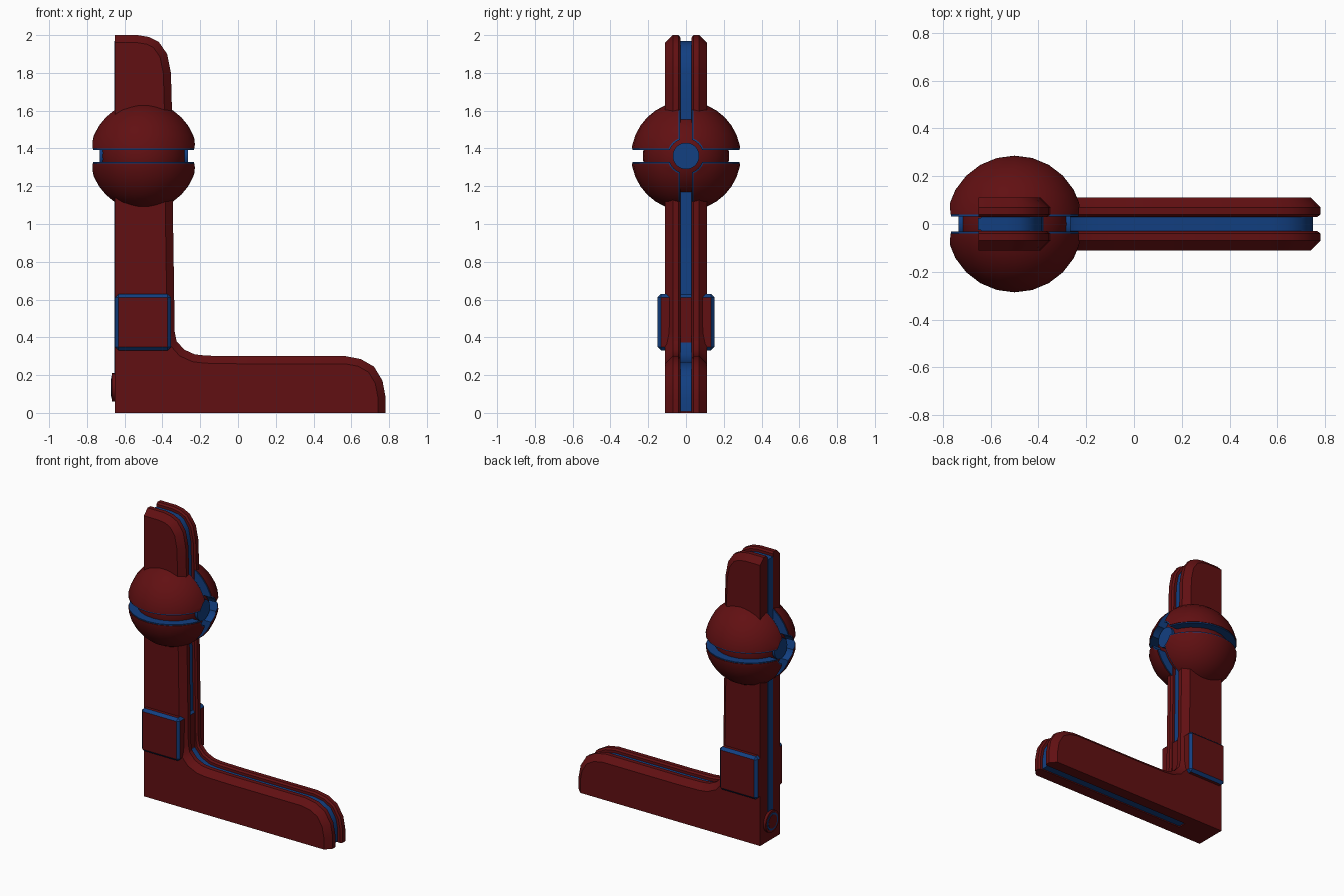
import bpy, bmesh
from math import pi
from mathutils import Vector

if "Cube" in bpy.data.objects:
    bpy.data.objects.remove(bpy.data.objects["Cube"])


def material(name, rgb):
    m = bpy.data.materials.new(name)
    m.diffuse_color = (*rgb, 1)
    m.use_nodes = True
    m.node_tree.nodes["Principled BSDF"].inputs["Base Color"].default_value = m.diffuse_color
    return m


RED = material("dark_red", (0.12, 0.005, 0.006))
BLUE = material("deep_blue", (0.006, 0.05, 0.22))
BALL = Vector((-0.5, 0, 1.36))

# Outer edge of the L, from toe to top
EDGE = [(0.78, 0), (0.78, 0.09), (0.765, 0.17), (0.72, 0.245), (0.65, 0.285),
        (0.57, 0.3), (0, 0.3), (-0.17, 0.303), (-0.23, 0.31), (-0.285, 0.335),
        (-0.325, 0.38), (-0.335, 0.43), (-0.345, 1.1), (-0.35, 1.62),
        (-0.355, 1.8), (-0.375, 1.9), (-0.42, 1.965), (-0.47, 1.99),
        (-0.53, 2.0), (-0.65, 2.0)]


def inset(d):
    """Move the outer edge inward by d, keeping the two straight backs in place."""
    pts = [Vector(p) for p in EDGE]
    out = []
    for i, p in enumerate(pts):
        a = (p - pts[i - 1]).normalized() if i else (pts[1] - p).normalized()
        b = (pts[i + 1] - p).normalized() if i < len(pts) - 1 else a
        n = Vector((-a.y - b.y, a.x + b.x)).normalized()
        out.append(p + n * d / max(0.5, n.dot(Vector((-a.y, a.x)))))
    return out


def add_bmesh(name, bm, mat, smooth=False):
    bmesh.ops.recalc_face_normals(bm, faces=bm.faces)
    me = bpy.data.meshes.new(name)
    bm.to_mesh(me)
    bm.free()
    ob = bpy.data.objects.new(name, me)
    bpy.context.collection.objects.link(ob)
    me.materials.append(mat)
    if smooth:
        shade(ob)
    return ob


def shade(ob):
    bpy.ops.object.select_all(action='DESELECT')
    bpy.context.view_layer.objects.active = ob
    ob.select_set(True)
    bpy.ops.object.shade_smooth_by_angle(angle=pi / 6)


def loft(name, layers, mat, back=-0.65, base=0.0):
    """Stack inset L profiles along y; layers are (y, inset) pairs."""
    bm = bmesh.new()
    rings = []
    for y, d in layers:
        pts = [(p.x, p.y) for p in inset(d)]
        pts[0], pts[-1] = (pts[0][0], base), (back, pts[-1][1])
        pts.append((back, base))
        rings.append([bm.verts.new((x, y, z)) for x, z in pts])
    n = len(rings[0])
    for r, s in zip(rings, rings[1:]):
        for i in range(n):
            j = (i + 1) % n
            bm.faces.new((r[i], r[j], s[j], s[i]))
    bm.faces.new(rings[0])
    bm.faces.new(rings[-1])
    return add_bmesh(name, bm, mat, True)


def box(name, lo, hi, mat):
    lo, hi = Vector(lo), Vector(hi)
    bm = bmesh.new()
    bmesh.ops.create_cube(bm, size=1)
    for v in bm.verts:
        v.co = (lo + hi) / 2 + Vector(a * b for a, b in zip(v.co, hi - lo))
    return add_bmesh(name, bm, mat)


def rod(name, x0, x1, r, z, mat):
    """Cylinder lying along x."""
    bpy.ops.mesh.primitive_cylinder_add(vertices=32, radius=r, depth=abs(x1 - x0),
                                        location=((x0 + x1) / 2, 0, z), rotation=(0, pi / 2, 0))
    ob = bpy.context.object
    ob.name = name
    ob.data.materials.append(mat)
    shade(ob)
    return ob


def ball(name, r, mat):
    bpy.ops.mesh.primitive_uv_sphere_add(segments=24, ring_count=16, radius=r, location=BALL)
    ob = bpy.context.object
    ob.name = name
    ob.data.materials.append(mat)
    return ob


def grooved_ball(name, r, half, hole, mat):
    """Sphere split into four by crossed slots and a round hole along x."""
    ob = ball(name, r, mat)
    c = BALL
    cutters = [box("cut_upright", c - Vector((1, half, 1)), c + Vector((1, half, 1)), mat),
               box("cut_level", c - Vector((1, 1, half)), c + Vector((1, 1, half)), mat),
               rod("cut_round", c.x - 1, c.x + 1, hole, c.z, mat)]
    for cutter in cutters:
        cutter.hide_render = True
        mod = ob.modifiers.new("cut", 'BOOLEAN')
        mod.object = cutter
        mod.solver = 'EXACT'
        bpy.context.view_layer.objects.active = ob
        bpy.ops.object.modifier_apply(modifier=mod.name)
        bpy.data.objects.remove(cutter)
    shade(ob)


# Two red side plates with chamfered outer edges, and the blue core between
for side, s in (("front", -1), ("rear", 1)):
    loft(side + "_plate", [(s * 0.03, 0.012), (s * 0.04, 0), (s * 0.07, 0), (s * 0.11, 0.04)], RED)
loft("core", [(-0.03, 0.03), (0.03, 0.03)], BLUE, back=-0.64, base=0.008)

# Heel filler and the strip up the back
box("heel_block", (-0.65, -0.031, 0), (-0.41, 0.031, 0.2), RED)
box("back_strip", (-0.653, -0.026, 0.2), (-0.62, 0.026, 1.97), BLUE)

# Clamp block with blue bevelled edges
bm = bmesh.new()
bmesh.ops.create_cube(bm, size=1)
for v in bm.verts:
    v.co = (-0.502 + v.co.x * 0.296, v.co.y * 0.3, 0.48 + v.co.z * 0.3)
bmesh.ops.bevel(bm, geom=bm.edges[:], offset=0.018, segments=1, affect='EDGES', material=1)
clamp = add_bmesh("clamp_block", bm, RED)
clamp.data.materials.append(BLUE)

# Ball: red quarters, blue lining, red inner ball and blue hub
grooved_ball("ball_quarters", 0.29, 0.04, 0.1, RED)
grooved_ball("ball_lining", 0.286, 0.032, 0.092, BLUE)
shade(ball("inner_ball", 0.229, RED))
rod("ball_hub", BALL.x - 0.234, BALL.x + 0.234, 0.07, BALL.z, BLUE)

# Round button at the heel
rod("button_base", -0.6, -0.668, 0.075, 0.135, RED)
rod("button_ring", -0.6, -0.67, 0.06, 0.135, BLUE)
rod("button_cap", -0.6, -0.672, 0.047, 0.135, RED)
